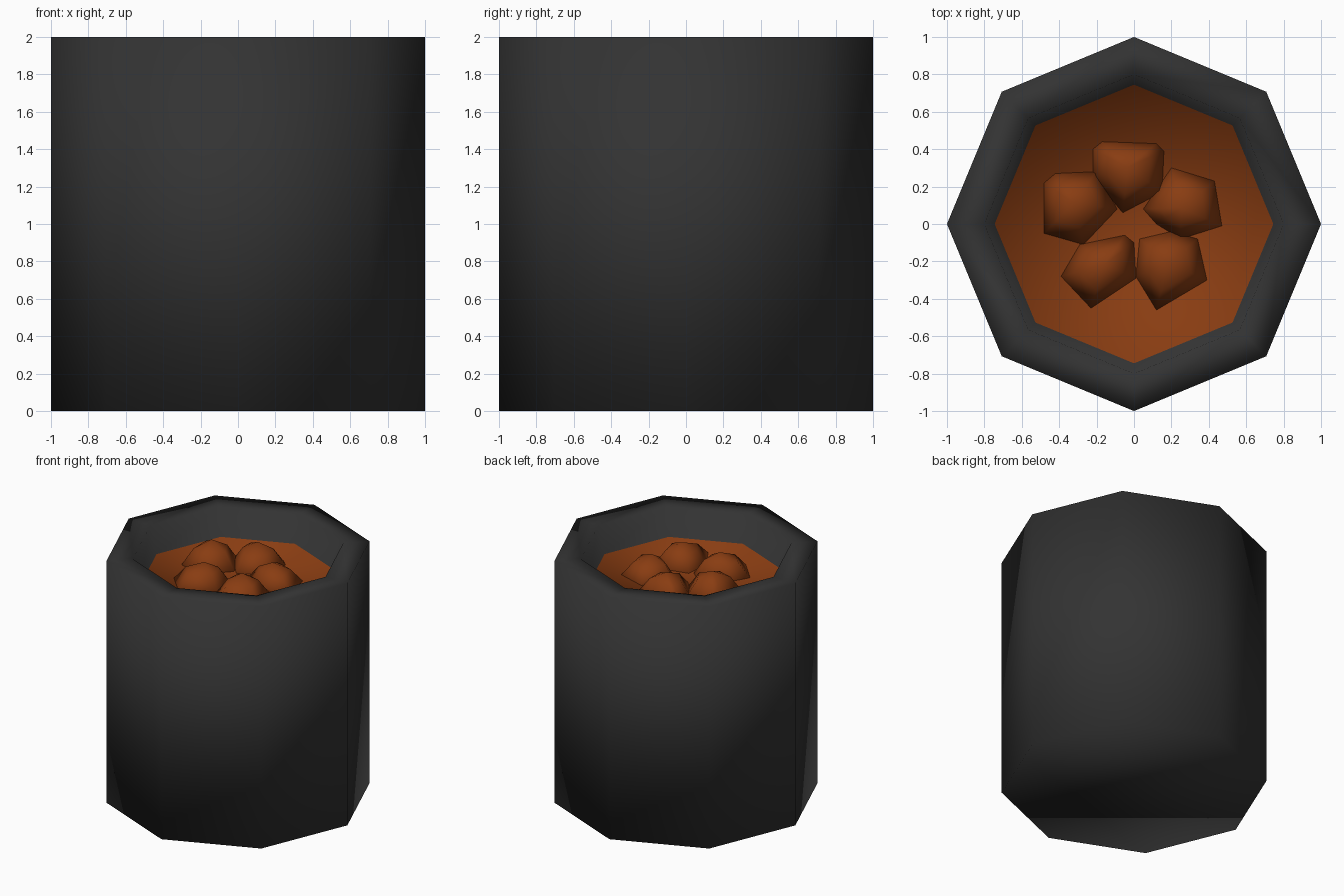
import bpy, bmesh, math
from mathutils import Vector

if "Cube" in bpy.data.objects:
    bpy.data.objects.remove(bpy.data.objects["Cube"])


def material(name, rgb):
    m = bpy.data.materials.new(name)
    m.diffuse_color = (*rgb, 1)
    m.use_nodes = True
    m.node_tree.nodes["Principled BSDF"].inputs["Base Color"].default_value = m.diffuse_color
    return m


charcoal = material("charcoal", (0.033, 0.033, 0.033))
brown = material("rusty brown", (0.25, 0.046, 0.006))


def finish(bm, name, mats):
    bmesh.ops.recalc_face_normals(bm, faces=bm.faces)
    for f in bm.faces:
        f.smooth = True
    me = bpy.data.meshes.new(name)
    bm.to_mesh(me)
    bm.free()
    for m in mats:
        me.materials.append(m)
    ob = bpy.data.objects.new(name, me)
    bpy.context.collection.objects.link(ob)
    return ob


# Octagonal pot: outer wall, flat rim, tapered inner wall, stew surface as its floor
STEW_Z = 1.775
profile = [(1.0, 0.0), (1.0, 2.0), (0.80, 2.0), (0.745, STEW_Z)]
bm = bmesh.new()
rings = [[bm.verts.new((r * math.cos(k * math.pi / 4), r * math.sin(k * math.pi / 4), z))
          for k in range(8)] for r, z in profile]
for a, b in zip(rings, rings[1:]):
    for k in range(8):
        j = (k + 1) % 8
        bm.faces.new((a[k], a[j], b[j], b[k]))
bm.faces.new(rings[0][::-1])
stew = bm.faces.new(rings[-1])
stew.material_index = 1
finish(bm, "pot", [charcoal, brown])

# Five faceted lumps poking out of the stew: plan outline and peak height
lumps = [
    ([(-.22, .25), (-.22, .40), (-.17, .44), (.12, .43), (.16, .39), (.15, .17), (-.06, .06)], 1.95),
    ([(.05, .08), (.20, .30), (.43, .23), (.47, -.01), (.25, -.08), (.12, 0)], 1.94),
    ([(.01, -.28), (.12, -.46), (.39, -.30), (.34, -.08), (.20, -.04), (.03, -.08)], 1.945),
    ([(-.39, -.28), (-.23, -.45), (.01, -.29), (0, -.10), (-.05, -.06), (-.29, -.11)], 1.95),
    ([(-.48, -.05), (-.48, .22), (-.42, .27), (-.20, .28), (-.09, .08), (-.27, -.11)], 1.965),
]
for i, (outline, peak) in enumerate(lumps):
    c = sum((Vector(p) for p in outline), Vector((0, 0))) / len(outline)
    bm = bmesh.new()
    # scaled copies of the outline: buried base, widest ring, shoulder
    for s, z in ((0.6, 1.64), (1.0, 1.78), (0.6, peak - 0.06)):
        for p in outline:
            q = c + (Vector(p) - c) * s
            bm.verts.new((q.x, q.y, z))
    bm.verts.new((c.x, c.y, peak))
    bmesh.ops.convex_hull(bm, input=bm.verts)
    finish(bm, f"stew_lump_{i + 1}", [brown])
